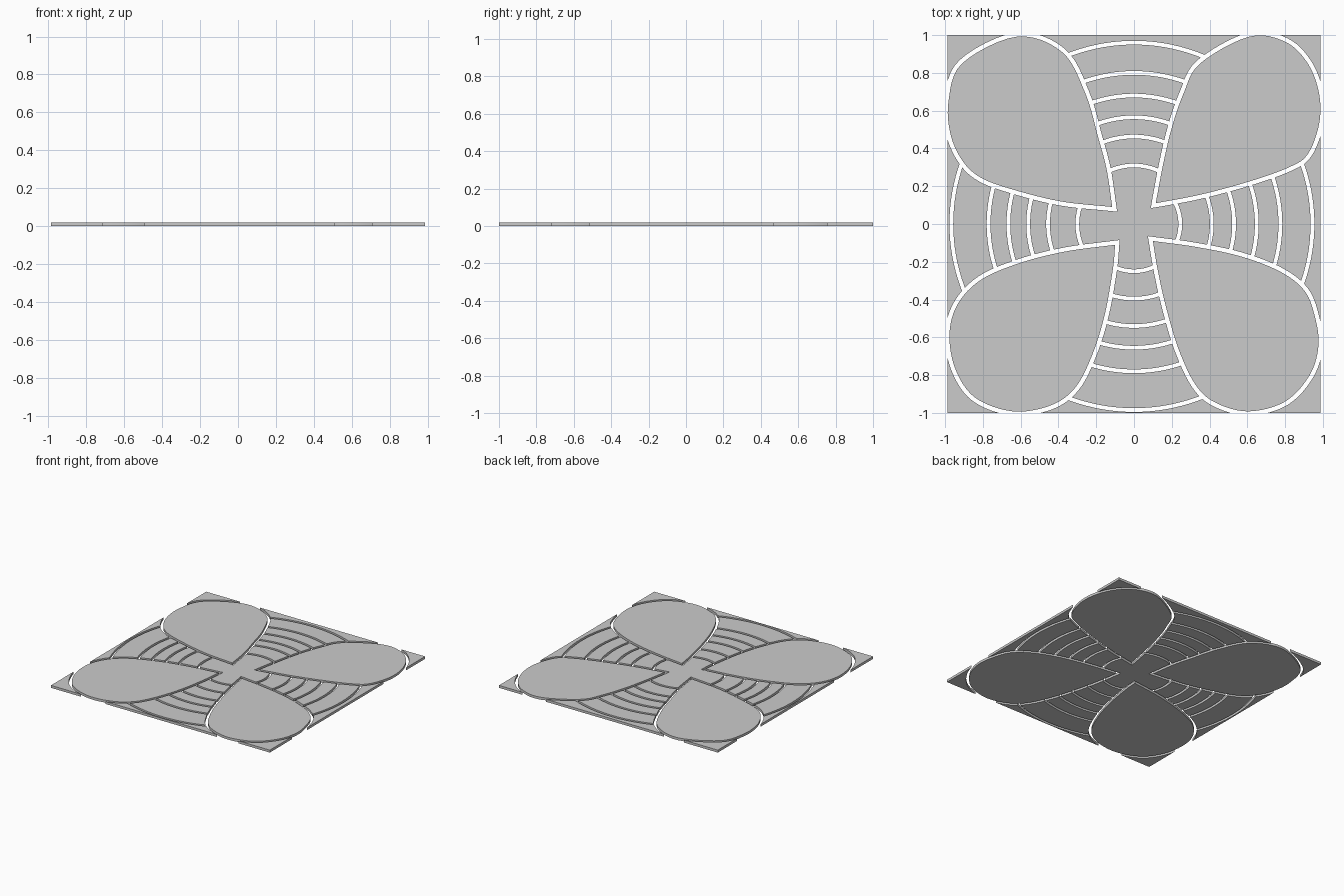
import bpy, bmesh, math
from mathutils import Vector

if "Cube" in bpy.data.objects:
    bpy.data.objects.remove(bpy.data.objects["Cube"])

HX, HY, THICK, GAP = 0.987, 1.0, 0.02, 0.022


def prism(name, outlines, z0=0.0, z1=THICK):
    """Extrude one or more closed 2D outlines into a solid object."""
    bm = bmesh.new()
    for pts in outlines:
        lo = [bm.verts.new((p[0], p[1], z0)) for p in pts]
        hi = [bm.verts.new((p[0], p[1], z1)) for p in pts]
        n = len(pts)
        bm.faces.new(lo[::-1])
        bm.faces.new(hi)
        for i in range(n):
            j = (i + 1) % n
            bm.faces.new((lo[i], lo[j], hi[j], hi[i]))
    bmesh.ops.recalc_face_normals(bm, faces=bm.faces)
    me = bpy.data.meshes.new(name)
    bm.to_mesh(me)
    bm.free()
    ob = bpy.data.objects.new(name, me)
    bpy.context.collection.objects.link(ob)
    return ob


def spline(pts, steps=6):
    """Catmull-Rom curve from the petal tip around and back to the tip."""
    p = [Vector(q) for q in pts] + [Vector(pts[0])]
    p = [p[0] * 2 - p[1]] + p + [p[-1] * 2 - p[-2]]
    out = []
    for a, b, c, d in zip(p, p[1:], p[2:], p[3:]):
        for s in range(steps):
            t = s / steps
            out.append(0.5 * (2 * b + (c - a) * t + (2 * a - 5 * b + 4 * c - d) * t * t
                              + (3 * b - a - 3 * c + d) * t ** 3))
    return out


def grow(pts, dist):
    """Offset a closed outline outwards with mitred corners."""
    n = len(pts)
    area = sum(pts[i].cross(pts[(i + 1) % n]) for i in range(n))
    sgn = 1 if area > 0 else -1
    out = []
    for i in range(n):
        a = (pts[i] - pts[i - 1]).normalized()
        b = (pts[(i + 1) % n] - pts[i]).normalized()
        na, nb = Vector((a.y, -a.x)) * sgn, Vector((b.y, -b.x)) * sgn
        m = (na + nb).normalized()
        out.append(pts[i] + m * dist / max(m.dot(na), 0.6))
    return out


def cut(target, cutter):
    mod = target.modifiers.new("cut", 'BOOLEAN')
    mod.operation, mod.solver, mod.object = 'DIFFERENCE', 'EXACT', cutter
    bpy.context.view_layer.objects.active = target
    bpy.ops.object.modifier_apply(modifier=mod.name)
    bpy.data.objects.remove(cutter)


# Petal outlines, each starting at its inner tip
petals = {
    "petal_back_left": [(-.115, .09), (-.145, .29), (-.19, .46), (-.257, .69), (-.38, .91), (-.62, .992),
                        (-.91, .85), (-.982, .65), (-.97, .47), (-.905, .33), (-.81, .245), (-.65, .185), (-.39, .12)],
    "petal_back_right": [(.115, .11), (.155, .32), (.2, .51), (.262, .69), (.35, .85), (.61, .992),
                         (.8, .965), (.92, .85), (.98, .69), (.98, .53), (.92, .37), (.82, .3), (.61, .225), (.35, .155)],
    "petal_front_right": [(.1, -.09), (.125, -.24), (.167, -.43), (.235, -.66), (.325, -.85), (.43, -.945),
                          (.605, -.992), (.8, -.94), (.93, -.8), (.977, -.64), (.955, -.48), (.9, -.35), (.77, -.25),
                          (.56, -.17), (.32, -.12)],
    "petal_front_left": [(-.1, -.11), (-.112, -.24), (-.155, -.48), (-.22, -.69), (-.31, -.865), (-.44, -.96),
                         (-.64, -.992), (-.84, -.92), (-.945, -.77), (-.977, -.585), (-.934, -.425), (-.81, -.295),
                         (-.6, -.205), (-.36, -.145)],
}
# Radii of the curved gaps crossing each arm, keyed by arm direction in degrees
arms = {
    90: (.31, .463, .565, .68, .80, .96),
    0: (.245, .412, .53, .65, .775, .945),
    270: (.25, .395, .54, .655, .78, .985),
    180: (.30, .455, .56, .665, .77, .967),
}

# Base plate with room left for every petal
frame = prism("arc_panels", [[(-HX, -HY), (HX, -HY), (HX, HY), (-HX, HY)]])
for name, pts in petals.items():
    line = [Vector((max(-HX, min(HX, p.x)), max(-HY, min(HY, p.y)))) for p in spline(pts)]
    prism(name, [line])
    cut(frame, prism("petal_cutter", [grow(line, GAP)], -0.1, 0.1))

# Concentric curved gaps splitting each arm into panels
ribbons = []
for base, radii in arms.items():
    for r in radii:
        ang = [math.radians(base - 40 + 80 * i / 32) for i in range(33)]
        ring = lambda q, seq: [(q * math.cos(a), q * math.sin(a)) for a in seq]
        ribbons.append(ring(r + 0.01, ang) + ring(r - 0.01, ang[::-1]))
cut(frame, prism("arc_cutter", ribbons, -0.1, 0.1))

# Smooth curved rims, keep flat faces crisp
for ob in bpy.context.collection.objects:
    ob.select_set(True)
bpy.context.view_layer.objects.active = frame
bpy.ops.object.shade_smooth_by_angle(angle=math.radians(35))
